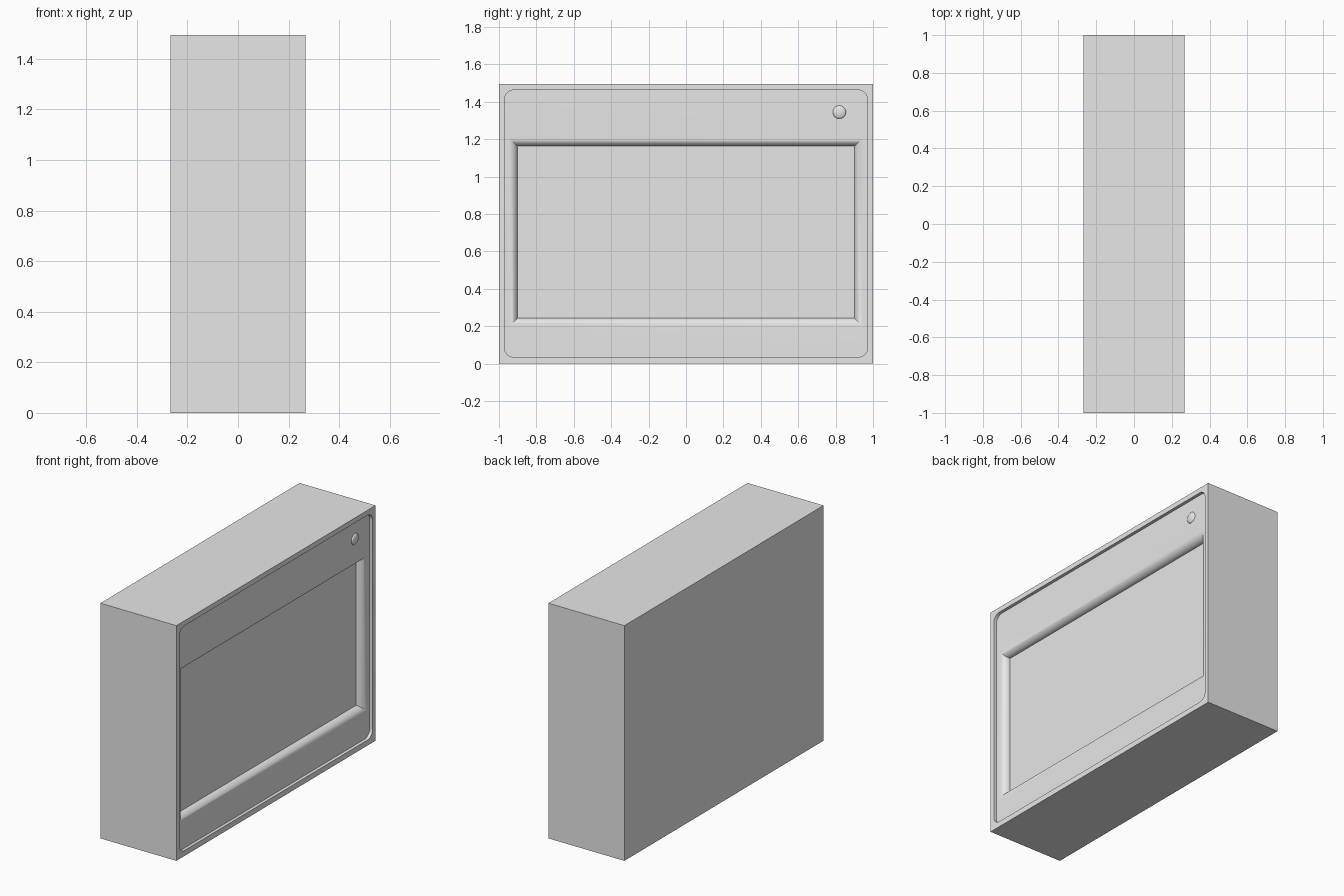
import bpy, bmesh, math

if "Cube" in bpy.data.objects:
    bpy.data.objects.remove(bpy.data.objects["Cube"], do_unlink=True)

HALF_X, HEIGHT = 0.267, 1.495
STEP = 0.02            # depth of the panel below the rim
ROUND = 0.047          # radius of the rounded edge around the window
PANEL_X = HALF_X - STEP

grey = bpy.data.materials.new("light grey")
grey.use_nodes = True
grey.diffuse_color = (0.8, 0.8, 0.8, 1)
grey.node_tree.nodes["Principled BSDF"].inputs["Base Color"].default_value = (0.8, 0.8, 0.8, 1)


def finish(bm, name):
    bmesh.ops.recalc_face_normals(bm, faces=bm.faces)
    mesh = bpy.data.meshes.new(name)
    bm.to_mesh(mesh)
    bm.free()
    mesh.materials.append(grey)
    obj = bpy.data.objects.new(name, mesh)
    bpy.context.collection.objects.link(obj)
    bpy.ops.object.select_all(action="DESELECT")
    bpy.context.view_layer.objects.active = obj
    obj.select_set(True)
    bpy.ops.object.shade_smooth_by_angle(angle=math.radians(30))
    return obj


def rect(bm, x, y, z0, z1):
    return [bm.verts.new((x, a, b)) for a, b in ((y, z1), (-y, z1), (-y, z0), (y, z0))]


def rounded(bm, x, y, z0, z1, r, n=8):
    """Four corner arcs, in the same order as the corners of rect."""
    arcs = []
    for k, (sy, cz) in enumerate(((1, z1 - r), (-1, z1 - r), (-1, z0 + r), (1, z0 + r))):
        angles = [math.pi / 2 * (k + i / n) for i in range(n + 1)]
        arcs.append([bm.verts.new((x, sy * (y - r) + r * math.cos(a), cz + r * math.sin(a)))
                     for a in angles])
    return arcs


def bridge(bm, a, b):
    for i in range(len(a)):
        j = (i + 1) % len(a)
        bm.faces.new((a[i], a[j], b[j], b[i]))


def fan(bm, corners, arcs):
    """Fill between a rectangle and a rounded rectangle."""
    for k in range(4):
        j = (k + 1) % 4
        for p, q in zip(arcs[k], arcs[k][1:]):
            bm.faces.new((corners[k], p, q))
        bm.faces.new((corners[k], arcs[k][-1], arcs[j][0], corners[j]))


# Cabinet with a rim, a sunken panel and a deeper window with rounded edges
bm = bmesh.new()
back = rect(bm, -HALF_X, 1, 0, HEIGHT)
front = rect(bm, HALF_X, 1, 0, HEIGHT)
bm.faces.new(back)
bridge(bm, back, front)
lip = rounded(bm, HALF_X, 0.97, 0.035, 1.463, 0.05)
floor = rounded(bm, PANEL_X, 0.97, 0.035, 1.463, 0.05)
fan(bm, front, lip)
bridge(bm, sum(lip, []), sum(floor, []))
STEPS = 8
for i in range(STEPS + 1):
    a = math.pi / 2 * i / STEPS
    inset = ROUND * math.sin(a)
    ring = rect(bm, PANEL_X - ROUND * (1 - math.cos(a)), 0.947 - inset, 0.198 + inset, 1.21 - inset)
    if i == 0:
        fan(bm, ring, floor)
    else:
        bridge(bm, previous, ring)
    previous = ring
bm.faces.new(previous)
finish(bm, "cabinet")

# Small shallow domed button
bm = bmesh.new()
bmesh.ops.create_uvsphere(bm, u_segments=32, v_segments=16, radius=0.035)
for v in bm.verts:
    v.co = (v.co.z * 0.35, v.co.x, v.co.y)
bmesh.ops.delete(bm, geom=[v for v in bm.verts if v.co.x < -0.001], context="VERTS")
button = finish(bm, "button")
button.location = (PANEL_X, 0.82, 1.345)
